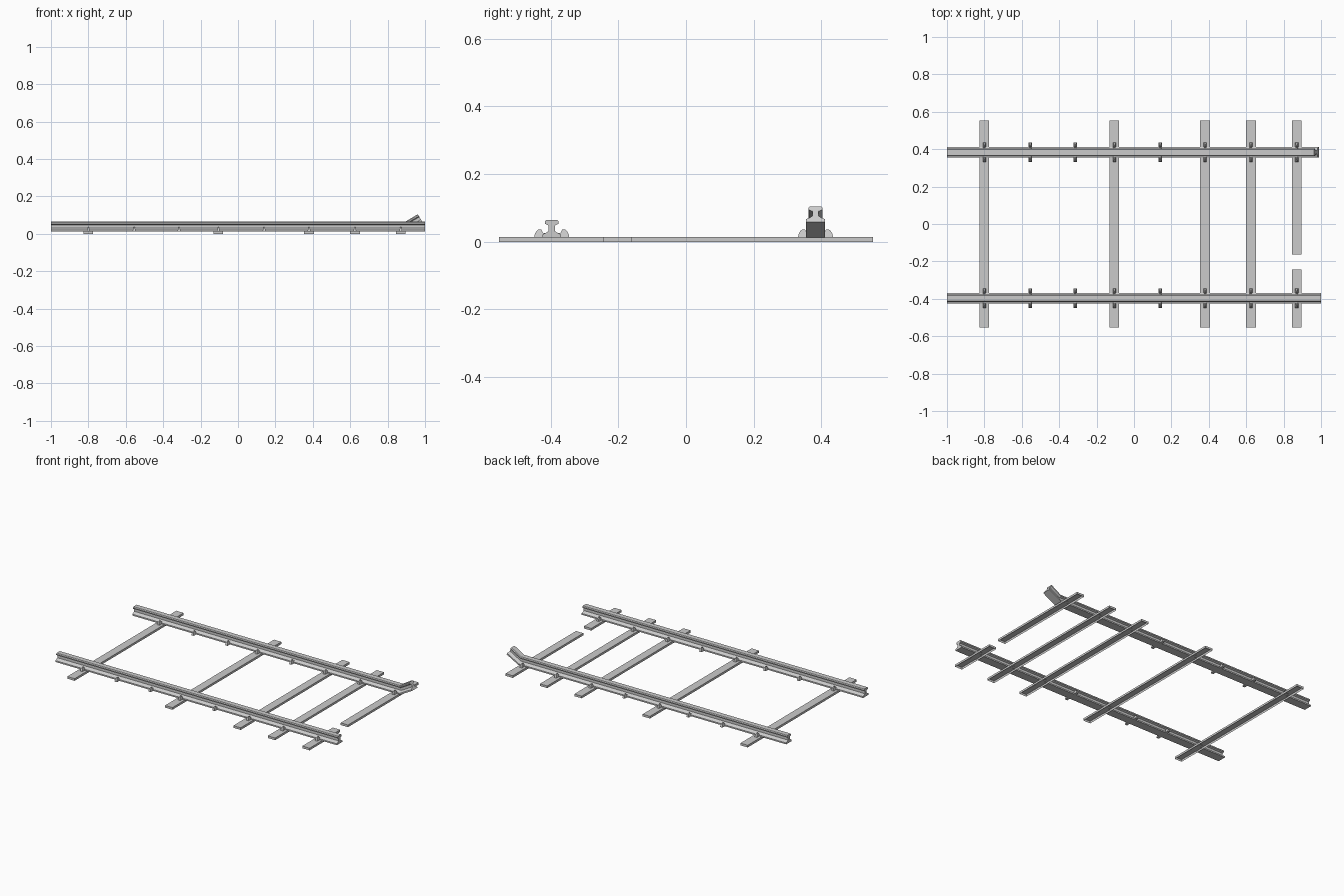
import bpy, bmesh, math
from mathutils import Vector

if "Cube" in bpy.data.objects:
    bpy.data.objects.remove(bpy.data.objects["Cube"])

RAIL_Y = (-0.397, 0.383)
SLEEPER_X = (-0.8, -0.105, 0.38, 0.625, 0.87)
CLIP_X = (-0.8, -0.555, -0.315, -0.105, 0.14, 0.38, 0.625, 0.87)
BASE = 0.012  # underside of the rails

# half of the rail section: (half width, height)
HALF = [(0.028, 0.012), (0.028, 0.021), (0.016, 0.027), (0.009, 0.032), (0.009, 0.048),
        (0.020, 0.053), (0.0205, 0.060), (0.016, 0.065)]
SECTION = HALF + [(-y, z) for y, z in reversed(HALF)]


def finish(name, bm):
    bmesh.ops.recalc_face_normals(bm, faces=bm.faces)
    mesh = bpy.data.meshes.new(name)
    bm.to_mesh(mesh)
    bm.free()
    ob = bpy.data.objects.new(name, mesh)
    bpy.context.collection.objects.link(ob)
    return ob


def loft(bm, loops):
    """Join equal loops of points and cap both ends."""
    rings = [[bm.verts.new(p) for p in loop] for loop in loops]
    for a, b in zip(rings, rings[1:]):
        for i in range(len(a)):
            j = (i + 1) % len(a)
            bm.faces.new((a[i], a[j], b[j], b[i]))
    bm.faces.new(rings[0])
    bm.faces.new(rings[-1])


def rail(name, y0, stations):
    """stations: (x, z offset of the base, tilt)"""
    bm = bmesh.new()
    loft(bm, [[Vector((x - math.sin(t) * (z - BASE), y0 + y,
                       BASE + dz + math.cos(t) * (z - BASE))) for y, z in SECTION]
              for x, dz, t in stations])
    return finish(name, bm)


def sleeper(name, x, y1, y2):
    """Shallow pressed channel, open underneath."""
    bm = bmesh.new()
    w, h = 0.026, 0.014
    low = [bm.verts.new((x + a * w, y, 0)) for a, y in ((-1, y1), (1, y1), (1, y2), (-1, y2))]
    top = [bm.verts.new((v.co.x, v.co.y, h)) for v in low]
    bm.faces.new(top)
    for i in range(4):
        j = (i + 1) % 4
        bm.faces.new((low[i], low[j], top[j], top[i]))
    return finish(name, bm)


# clip side outline: (distance from rail centre, height)
CLIP = [(0.018, 0.012), (0.052, 0.012), (0.050, 0.023), (0.045, 0.032), (0.038, 0.037),
        (0.031, 0.036), (0.026, 0.026), (0.018, 0.025)]


def clips(name, y0):
    bm = bmesh.new()
    for x in CLIP_X:
        for side in (-1, 1):
            # narrower towards the top
            loft(bm, [[(x + s * (0.009 - 0.26 * (z - BASE)), y0 + side * d, z) for d, z in CLIP]
                      for s in (-1, 1)])
    return finish(name, bm)


# sleepers, the last one snapped in two
for i, x in enumerate(SLEEPER_X[:-1]):
    sleeper(f"sleeper_{i + 1}", x, -0.553, 0.553)
sleeper("broken_sleeper_short", SLEEPER_X[-1], -0.553, -0.243)
sleeper("broken_sleeper_long", SLEEPER_X[-1], -0.163, 0.553)

# straight rail and rail with its end bent upwards
rail("straight_rail", RAIL_Y[0], [(-1, 0, 0), (1, 0, 0)])
rail("bent_rail", RAIL_Y[1], [(-1, 0, 0), (0.902, 0, math.radians(10)),
                              (0.988, 0.047, math.radians(30))])

# rail clips
clips("straight_rail_clips", RAIL_Y[0])
clips("bent_rail_clips", RAIL_Y[1])
